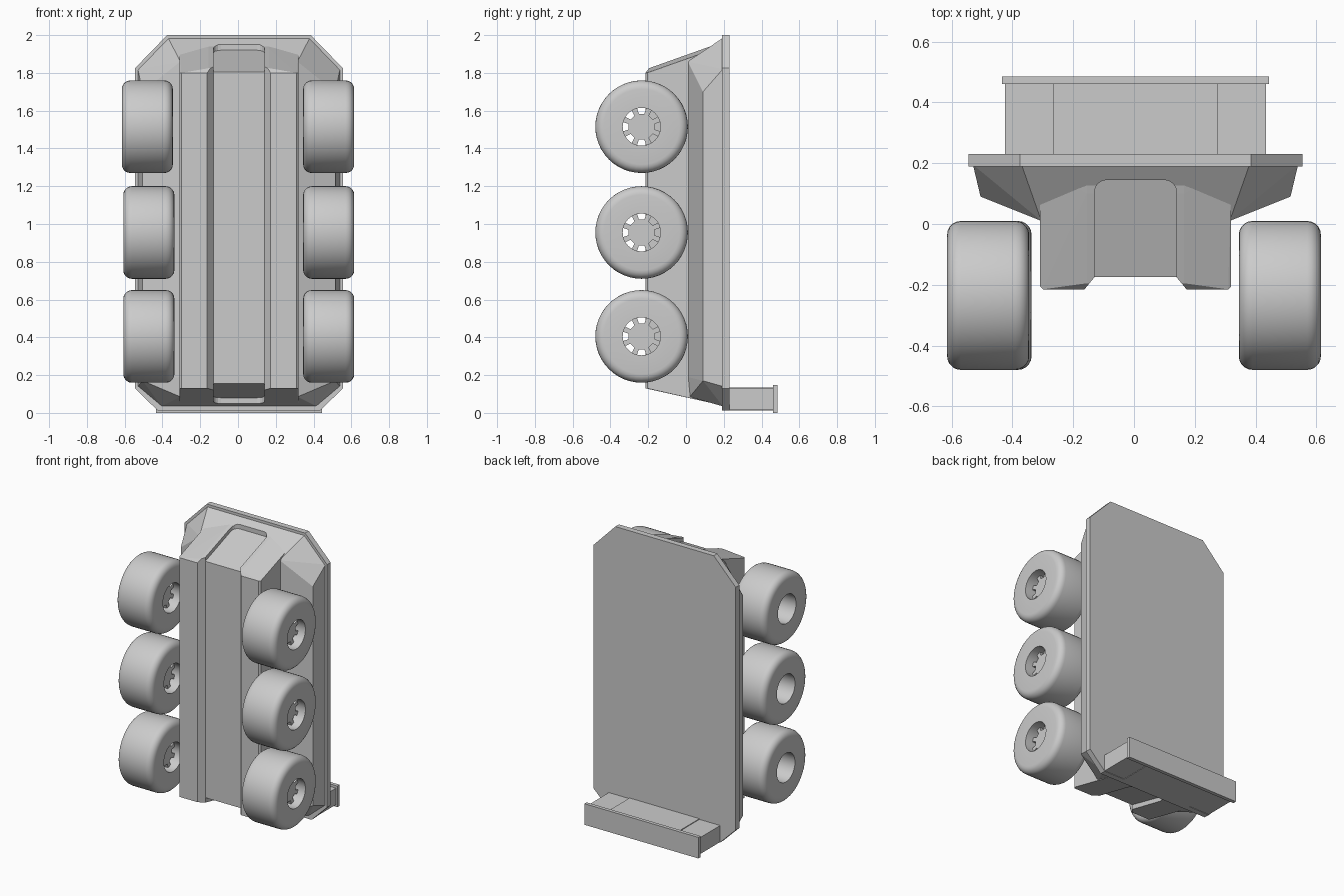
import bpy, bmesh, math
from mathutils import Vector

cube = bpy.data.objects.get("Cube")
if cube:
    bpy.data.objects.remove(cube, do_unlink=True)

grey = bpy.data.materials.new("light grey")
grey.use_nodes = True
grey.diffuse_color = (0.6, 0.6, 0.6, 1)
grey.node_tree.nodes["Principled BSDF"].inputs["Base Color"].default_value = (0.6, 0.6, 0.6, 1)

CX = 0.005  # centre line of the chassis


def make(name, bm):
    bmesh.ops.recalc_face_normals(bm, faces=bm.faces[:])
    mesh = bpy.data.meshes.new(name)
    bm.to_mesh(mesh)
    bm.free()
    mesh.materials.append(grey)
    obj = bpy.data.objects.new(name, mesh)
    bpy.context.collection.objects.link(obj)
    return obj


def sym_hull(name, points):
    """Convex solid from points mirrored about the centre line."""
    bm = bmesh.new()
    for x, y, z in points:
        for s in (-1, 1):
            bm.verts.new((CX + s * x, y, z))
    res = bmesh.ops.convex_hull(bm, input=bm.verts[:])
    junk = {v for v in res["geom_interior"] if isinstance(v, bmesh.types.BMVert)}
    bmesh.ops.delete(bm, geom=list(junk), context="VERTS")
    bmesh.ops.dissolve_limit(bm, angle_limit=0.01, verts=bm.verts[:], edges=bm.edges[:])
    return make(name, bm)


def prism(name, points, depth):
    """Solid swept from a planar outline along a vector."""
    bm = bmesh.new()
    face = bm.faces.new([bm.verts.new(p) for p in points])
    ext = bmesh.ops.extrude_face_region(bm, geom=[face])
    moved = [g for g in ext["geom"] if isinstance(g, bmesh.types.BMVert)]
    bmesh.ops.translate(bm, verts=moved, vec=Vector(depth))
    bmesh.ops.recalc_face_normals(bm, faces=bm.faces[:])
    return make(name, bm)


def boolean(obj, tool, operation):
    mod = obj.modifiers.new(operation, "BOOLEAN")
    mod.operation, mod.object, mod.solver = operation, tool, "EXACT"
    bpy.context.view_layer.objects.active = obj
    bpy.ops.object.modifier_apply(modifier=mod.name)
    bpy.data.objects.remove(tool, do_unlink=True)


def smooth(obj):
    bpy.ops.object.select_all(action="DESELECT")
    obj.select_set(True)
    bpy.context.view_layer.objects.active = obj
    bpy.ops.object.shade_smooth_by_angle(angle=math.radians(35))


def box(name, x0, x1, y0, y1, z0, z1):
    return prism(name, [(x0, y0, z0), (x1, y0, z0), (x1, y1, z0), (x0, y1, z0)], (0, 0, z1 - z0))


# Chassis: narrow keel with a crowned end
hull = sym_hull("chassis", [
    (0.305, -0.215, 0.13), (0.305, -0.215, 1.80), (0.315, -0.205, 0.13), (0.315, -0.205, 1.80),
    (0.315, 0.01, 1.86), (0.315, 0.19, 1.94), (0.315, 0.19, 0.04),
    (0.16, -0.195, 1.825), (0.16, 0.10, 1.93), (0.16, 0.19, 1.96)])
# Flared wings joining the keel to the deck
wings = sym_hull("wings", [
    (0.31, 0.01, 1.86), (0.375, 0.195, 1.985), (0.51, 0.09, 1.70), (0.535, 0.195, 1.82),
    (0.31, 0.01, 0.19), (0.31, 0.02, 0.085), (0.51, 0.09, 0.17),
    (0.535, 0.195, 0.14), (0.41, 0.195, 0.035)])
boolean(hull, wings, "UNION")

# Long groove down the front
groove = prism("groove", [(CX - 0.205, -0.26, -0.1), (CX + 0.205, -0.26, -0.1),
                          (CX + 0.135, -0.175, -0.1), (CX - 0.135, -0.175, -0.1)], (0, 0, 2.2))
boolean(hull, groove, "DIFFERENCE")


# Rounded recesses where the groove runs over both ends
def end_recess(z_front, z_back, z_out):
    bm = bmesh.new()
    r, back, half = 0.04, 0.145, 0.135
    outline = [(-half, -0.3), (half, -0.3)]
    for side in (1, -1):
        arc = [(side * (half - r + r * math.cos(a)), back - r + r * math.sin(a))
               for a in [i * math.pi / 8 for i in range(5)]]
        outline += arc if side == 1 else arc[::-1]
    slope = (z_back - z_front) / (back + 0.175)
    low = [bm.verts.new((CX + x, y, z_front + slope * (y + 0.175))) for x, y in outline]
    top = [bm.verts.new((CX + x, y, z_out)) for x, y in outline]
    bm.faces.new(low)
    bm.faces.new(top)
    for i in range(len(low)):
        j = (i + 1) % len(low)
        if low[i].co != low[j].co:
            bm.faces.new((low[i], low[j], top[j], top[i]))
    bmesh.ops.remove_doubles(bm, verts=bm.verts[:], dist=1e-5)
    return make("end_recess", bm)


boolean(hull, end_recess(1.805, 1.92, 2.2), "DIFFERENCE")
boolean(hull, end_recess(0.155, 0.08, -0.2), "DIFFERENCE")

# Deck: flat plate with clipped corners
half_deck = [(0.43, 0.012), (0.55, 0.13), (0.55, 1.825), (0.38, 2.0)]
deck_outline = half_deck + [(-x, z) for x, z in reversed(half_deck)]
prism("deck", [(CX + x, 0.19, z) for x, z in deck_outline], (0, 0.04, 0))

# Shelf at the foot of the deck, with a raised centre and an end lip
box("shelf", CX - 0.43, CX + 0.43, 0.225, 0.465, 0.015, 0.13)
box("shelf_centre", CX - 0.27, CX + 0.27, 0.225, 0.465, 0.012, 0.135)
box("shelf_lip", CX - 0.44, CX + 0.44, 0.46, 0.485, 0.0, 0.147)


# Wheels: lathed tyre with an open bore
def wheel(name, centre):
    w, radius, bore, r = 0.135, 0.245, 0.1, 0.045
    arc = [(w - r + r * math.sin(a), radius - r + r * math.cos(a))
           for a in [i * math.pi / 10 for i in range(6)]]
    profile = [(-x, h) for x, h in reversed(arc)] + arc + [(w, bore), (-w, bore)]
    bm = bmesh.new()
    verts = [bm.verts.new((x, 0, h)) for x, h in profile]
    edges = [bm.edges.new((verts[i], verts[i - 1])) for i in range(len(verts))]
    bmesh.ops.spin(bm, geom=verts + edges, axis=(1, 0, 0), cent=(0, 0, 0),
                   angle=2 * math.pi, steps=48, use_duplicate=False)
    bmesh.ops.remove_doubles(bm, verts=bm.verts[:], dist=1e-4)
    obj = make(name, bm)
    obj.location = centre
    smooth(obj)

    # Hub disc with eight notches around its rim
    rim = []
    for i in range(8):
        mid = math.radians(45 * i)
        for offset, rad in ((-12, 0.07), (12, 0.07), (14, 0.102), (22.5, 0.102), (31, 0.102)):
            a = mid + math.radians(offset)
            rim.append((0.04, rad * math.cos(a), rad * math.sin(a)))
    hub = prism(name + "_hub", rim, (0.04, 0, 0))
    hub.location = centre


for row, z in (("lower", 0.405), ("middle", 0.955), ("upper", 1.515)):
    wheel(row + "_left_wheel", (0.48, -0.235, z))
    wheel(row + "_right_wheel", (-0.48 if row == "upper" else -0.472, -0.235, z))
